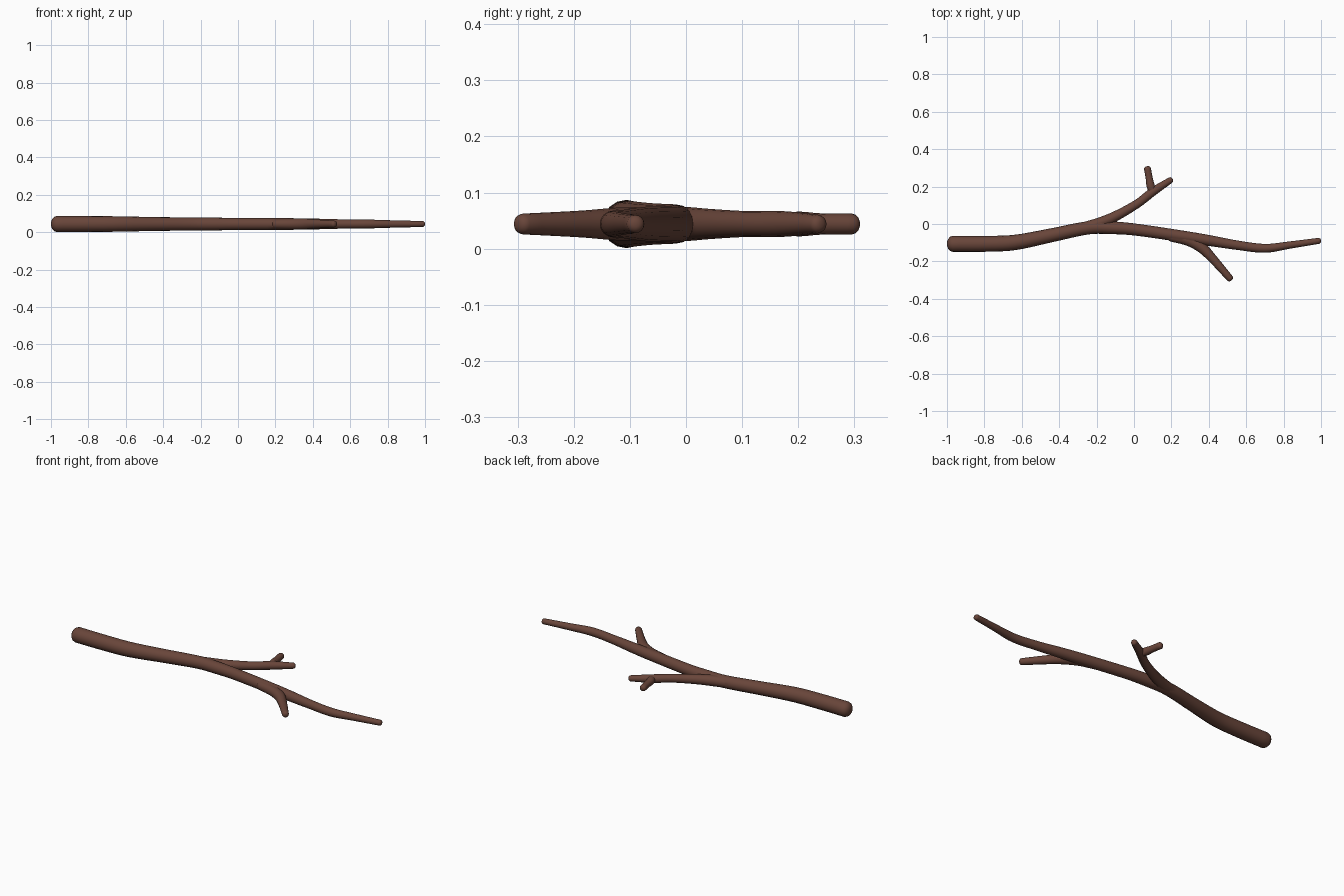
import bpy, bmesh, math
from mathutils import Vector

if "Cube" in bpy.data.objects:
    bpy.data.objects.remove(bpy.data.objects["Cube"])

Z = 0.044
SIDES = 16

bark = bpy.data.materials.new("bark")
bark.diffuse_color = (0.14, 0.06, 0.042, 1)
bark.use_nodes = True
bark.node_tree.nodes["Principled BSDF"].inputs["Base Color"].default_value = bark.diffuse_color


def spline(points, steps=5):
    """Smooth (x, y, radius) samples through the control points."""
    p = [Vector(q) for q in points]
    p = [2 * p[0] - p[1]] + p + [2 * p[-1] - p[-2]]
    out = []
    for i in range(1, len(p) - 2):
        a, b, c, d = p[i - 1:i + 3]
        for k in range(steps):
            t = k / steps
            m0 = (c - a) * 0.5 * (b - c).length / max((a - c).length / 2, 1e-6)
            m1 = (d - b) * 0.5 * (b - c).length / max((d - b).length / 2, 1e-6)
            out.append(b * (2*t**3 - 3*t**2 + 1) + m0 * (t**3 - 2*t**2 + t)
                       + c * (3*t**2 - 2*t**3) + m1 * (t**3 - t**2))
    return out + [p[-2]]


def limb(name, points, cap=0.75):
    """Tapered round tube with domed ends, lying in the plane z = Z."""
    s = spline(points)
    rings = []
    n = len(s)
    for i, q in enumerate(s):
        d = s[min(i + 1, n - 1)] - s[max(i - 1, 0)]
        d = Vector((d.x, d.y, 0)).normalized()
        rings.append((Vector((q.x, q.y, Z)), d, q.z))

    def dome(ring, sign):
        c, d, r = ring
        return [(c + d * sign * cap * r * math.sin(math.radians(a)), d,
                 r * math.cos(math.radians(a))) for a in (28, 52, 72)]

    rings = dome(rings[0], -1)[::-1] + rings + dome(rings[-1], 1)
    bm = bmesh.new()
    loops = []
    for c, d, r in rings:
        side = Vector((-d.y, d.x, 0))
        loops.append([bm.verts.new(c + r * (side * math.cos(t) + Vector((0, 0, math.sin(t)))))
                      for t in (2 * math.pi * k / SIDES for k in range(SIDES))])
    for a, b in zip(loops, loops[1:]):
        for k in range(SIDES):
            j = (k + 1) % SIDES
            bm.faces.new((a[k], a[j], b[j], b[k]))
    bm.faces.new(loops[0])
    bm.faces.new(loops[-1])
    bmesh.ops.recalc_face_normals(bm, faces=bm.faces)
    me = bpy.data.meshes.new(name)
    bm.to_mesh(me)
    bm.free()
    me.materials.append(bark)
    ob = bpy.data.objects.new(name, me)
    bpy.context.collection.objects.link(ob)
    return ob


# Main stem, thick end at -x
stem = limb("branch", [(-0.968, -0.106, 0.043), (-0.80, -0.106, 0.0425), (-0.64, -0.099, 0.041),
                       (-0.44, -0.06, 0.037), (-0.24, -0.02, 0.035), (-0.12, -0.02, 0.034),
                       (0.0, -0.029, 0.032), (0.27, -0.068, 0.031), (0.40, -0.088, 0.029),
                       (0.55, -0.113, 0.025), (0.70, -0.130, 0.0235), (0.83, -0.113, 0.0195),
                       (0.988, -0.090, 0.016)])

# Side shoots
shoots = [
    limb("upper_shoot", [(-0.27, -0.02, 0.029), (-0.18, 0.006, 0.03), (-0.10, 0.041, 0.027),
                         (0.02, 0.11, 0.023), (0.10, 0.172, 0.023), (0.196, 0.235, 0.0165)]),
    limb("upper_twig", [(0.105, 0.165, 0.018), (0.09, 0.20, 0.022), (0.082, 0.24, 0.019),
                        (0.072, 0.296, 0.0185)]),
    limb("lower_shoot", [(0.20, -0.068, 0.026), (0.29, -0.088, 0.029), (0.36, -0.125, 0.029),
                         (0.42, -0.185, 0.024), (0.513, -0.291, 0.0185)]),
]

# Fuse the shoots into the stem
bpy.context.view_layer.objects.active = stem
for s in shoots:
    m = stem.modifiers.new("join", 'BOOLEAN')
    m.operation = 'UNION'
    m.solver = 'EXACT'
    m.object = s
    bpy.ops.object.modifier_apply(modifier=m.name)
    bpy.data.objects.remove(s)

# Smooth bark shading
bpy.ops.object.select_all(action='DESELECT')
stem.select_set(True)
bpy.ops.object.shade_smooth_by_angle(angle=math.radians(50))
